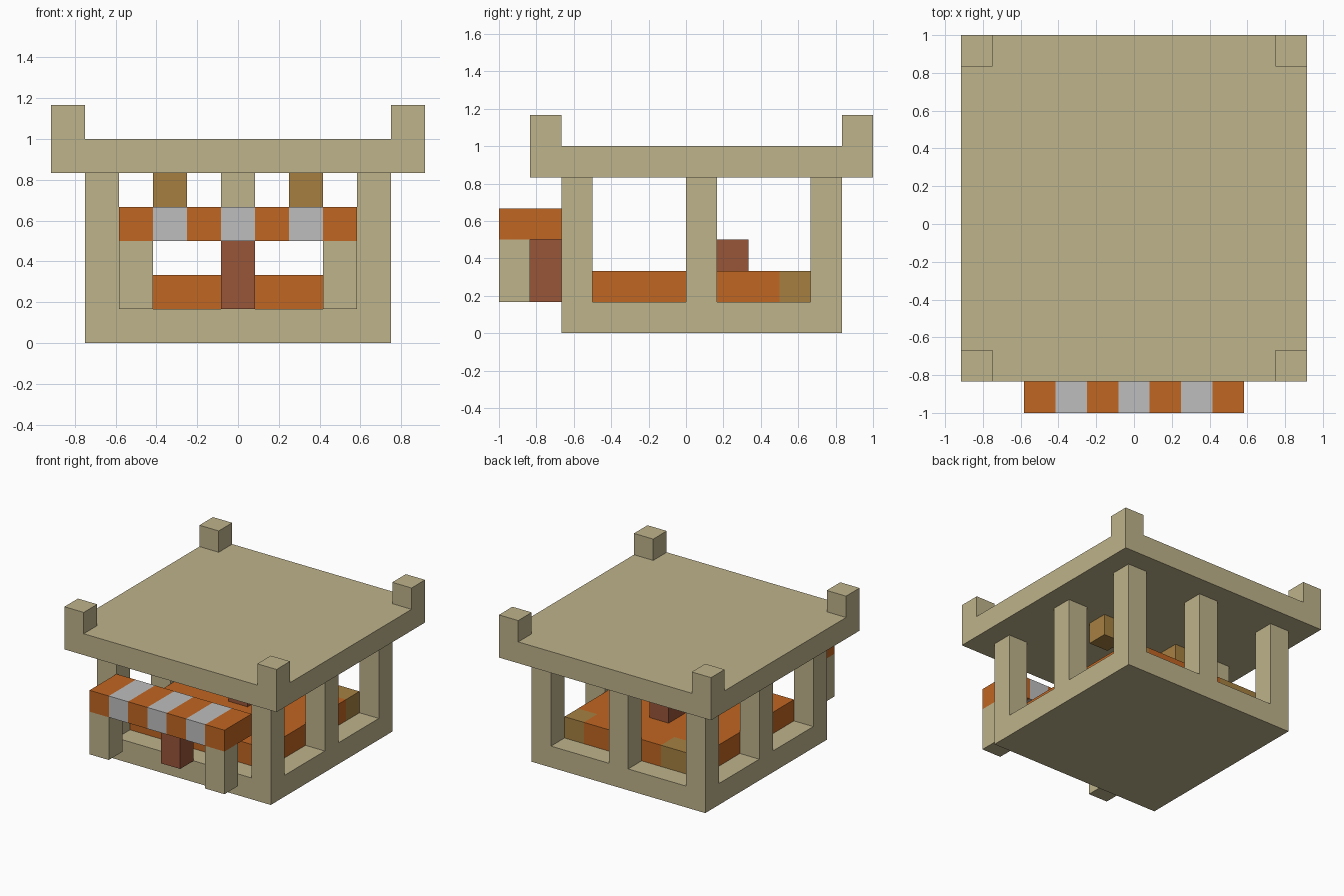
import bpy
import bmesh
from mathutils import Vector

default_cube = bpy.data.objects.get("Cube")
if default_cube:
    bpy.data.objects.remove(default_cube, do_unlink=True)

U = 1 / 6  # one block


def material(name, r, g, b):
    mat = bpy.data.materials.new(name)
    mat.use_nodes = True
    mat.diffuse_color = (r, g, b, 1)
    mat.node_tree.nodes["Principled BSDF"].inputs["Base Color"].default_value = (r, g, b, 1)
    return mat


STONE = material("sandstone", 0.515, 0.451, 0.258)
ORANGE = material("orange", 0.533, 0.133, 0.016)
WHITE = material("pale grey", 0.509, 0.515, 0.509)
OCHRE = material("ochre", 0.381, 0.216, 0.053)
BROWN = material("red brown", 0.314, 0.091, 0.040)


def block(name, mat, x, y, z):
    """Box from (low, high) ranges given in blocks."""
    low, high = (Vector(c) * U for c in zip(x, y, z))
    bm = bmesh.new()
    bmesh.ops.create_cube(bm, size=1)
    bmesh.ops.scale(bm, vec=high - low, verts=bm.verts)
    bmesh.ops.translate(bm, vec=(low + high) / 2, verts=bm.verts)
    mesh = bpy.data.meshes.new(name)
    bm.to_mesh(mesh)
    bm.free()
    mesh.materials.append(mat)
    obj = bpy.data.objects.new(name, mesh)
    bpy.context.collection.objects.link(obj)
    return obj


def pair(name, mat, x, y, z):
    """The same box on the left (+x) and right (-x)."""
    block("left_" + name, mat, x, y, z)
    block("right_" + name, mat, (-x[1], -x[0]), y, z)


# Base and roof slabs
block("base", STONE, (-4.5, 4.5), (-4, 5), (0, 1))
block("roof", STONE, (-5.5, 5.5), (-5, 6), (5, 6))

# Roof corner posts
for place, y in (("front", -5), ("back", 5)):
    pair(place + "_roof_post", STONE, (4.5, 5.5), (y, y + 1), (6, 7))

# Pillars along both sides and one in the middle of the back
for place, y in (("front", -4), ("middle", 0), ("back", 4)):
    pair(place + "_pillar", STONE, (3.5, 4.5), (y, y + 1), (1, 5))
block("back_center_pillar", STONE, (-0.5, 0.5), (4, 5), (1, 5))

# Raised floor with ochre patches along the back
block("floor", ORANGE, (-3.5, 3.5), (-3, 3), (1, 2))
block("floor_back", ORANGE, (-1.5, 2.5), (3, 4), (1, 2))
block("left_floor_patch", OCHRE, (2.5, 3.5), (3, 4), (1, 2))
block("right_floor_patch", OCHRE, (-3.5, -1.5), (3, 4), (1, 2))

# Table inside and lamps under the roof
block("table", BROWN, (-0.5, 0.5), (0, 2), (2, 3))
pair("lamp", OCHRE, (1.5, 2.5), (0, 1), (4, 5))

# Striped awning with its legs and door
for i in range(7):
    x = i - 3.5
    block(f"awning_stripe_{i + 1}", WHITE if i % 2 else ORANGE, (x, x + 1), (-6, -4), (3, 4))
pair("awning_leg", STONE, (2.5, 3.5), (-6, -5), (1, 3))
block("door", BROWN, (-0.5, 0.5), (-5, -4), (1, 3))
